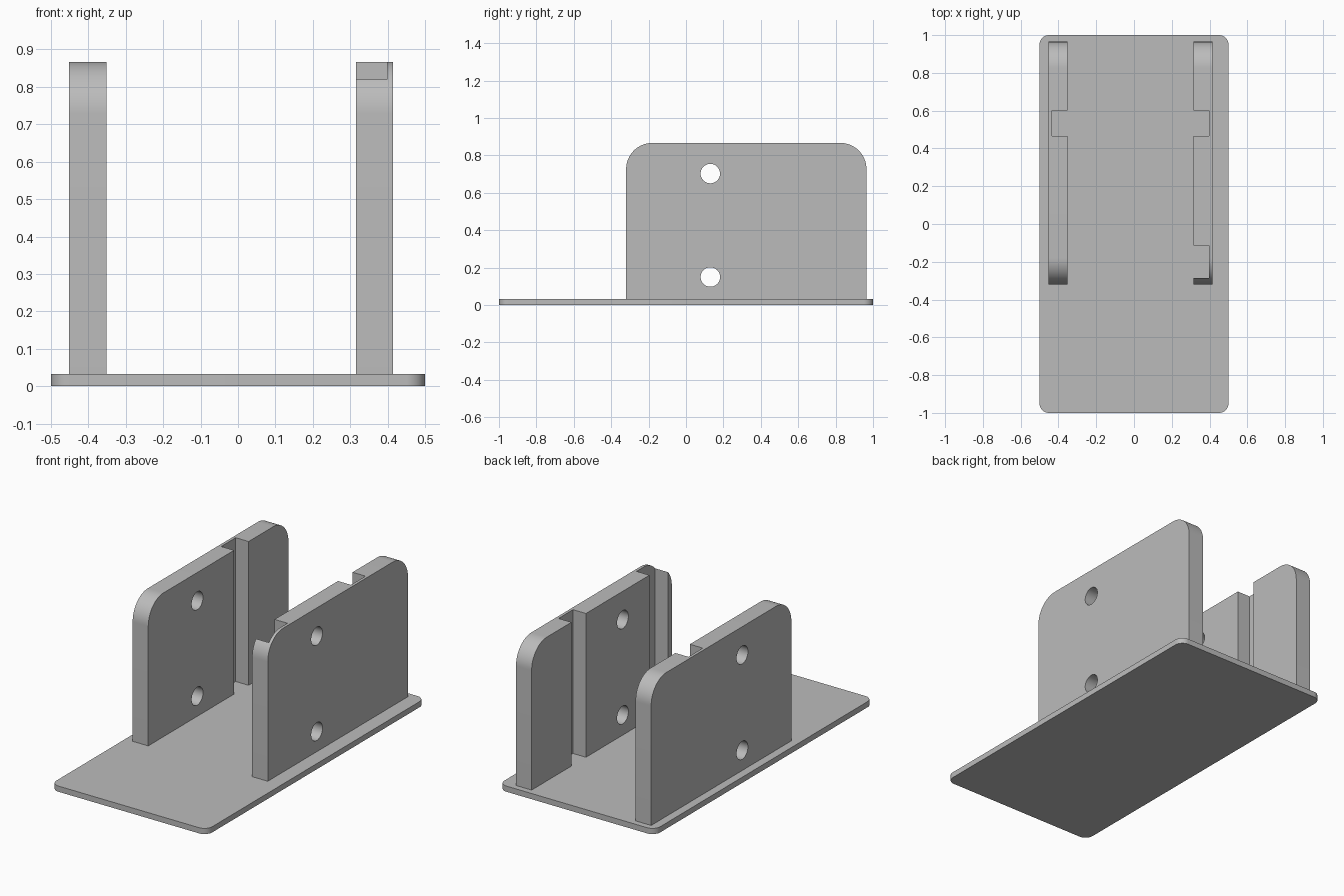
import bpy, bmesh, math
from mathutils import Matrix

cube = bpy.data.objects.get("Cube")
if cube:
    bpy.data.objects.remove(cube, do_unlink=True)

grey = bpy.data.materials.new("plain_grey")
grey.use_nodes = True
grey.diffuse_color = (0.5, 0.5, 0.5, 1)
grey.node_tree.nodes["Principled BSDF"].inputs["Base Color"].default_value = grey.diffuse_color


def link(name, bm):
    bmesh.ops.recalc_face_normals(bm, faces=bm.faces)
    mesh = bpy.data.meshes.new(name)
    bm.to_mesh(mesh)
    bm.free()
    mesh.materials.append(grey)
    obj = bpy.data.objects.new(name, mesh)
    bpy.context.collection.objects.link(obj)
    return obj


def arc(cx, cy, r, start, steps=16):
    """Quarter turn of points, counter-clockwise from the start angle."""
    angles = [math.radians(start + 90 * i / steps) for i in range(steps + 1)]
    return [(cx + r * math.cos(a), cy + r * math.sin(a)) for a in angles]


def extrude(name, points, vector):
    bm = bmesh.new()
    face = bm.faces.new([bm.verts.new(p) for p in points])
    new = bmesh.ops.extrude_face_region(bm, geom=[face])["geom"]
    bmesh.ops.translate(bm, vec=vector, verts=[v for v in new if isinstance(v, bmesh.types.BMVert)])
    return link(name, bm)


def box(name, lo, hi):
    (x0, y0, z0), (x1, y1, z1) = lo, hi
    return extrude(name, [(x0, y0, z0), (x1, y0, z0), (x1, y1, z0), (x0, y1, z0)], (0, 0, z1 - z0))


def smooth(obj):
    bpy.ops.object.select_all(action="DESELECT")
    obj.select_set(True)
    bpy.context.view_layer.objects.active = obj
    bpy.ops.object.shade_smooth_by_angle(angle=math.radians(30))


def cut(obj, cutter):
    """Subtract the cutter from the object, then discard it."""
    cutter.hide_render = True
    bpy.context.view_layer.objects.active = obj
    mod = obj.modifiers.new("cut", "BOOLEAN")
    mod.operation = "DIFFERENCE"
    mod.solver = "EXACT"
    mod.object = cutter
    bpy.ops.object.modifier_apply(modifier=mod.name)
    bpy.data.objects.remove(cutter, do_unlink=True)


BASE_TOP, WALL_TOP = 0.033, 0.867
FRONT, BACK, ROUND = -0.32, 0.965, 0.14

# Base plate with rounded corners
w, d, r = 0.5, 1.0, 0.05
outline = (arc(w - r, d - r, r, 0) + arc(r - w, d - r, r, 90)
           + arc(r - w, r - d, r, 180) + arc(w - r, r - d, r, 270))
base = extrude("base_plate", [(x, y, 0) for x, y in outline], (0, 0, BASE_TOP))
smooth(base)


# Side walls: rounded top corners, vertical grooves inside, bolt holes through
def wall(name, x0, x1, groove_x, grooves):
    profile = ([(FRONT, BASE_TOP), (BACK, BASE_TOP)]
               + arc(BACK - ROUND, WALL_TOP - ROUND, ROUND, 0)
               + arc(FRONT + ROUND, WALL_TOP - ROUND, ROUND, 90))
    obj = extrude(name, [(x0, y, z) for y, z in profile], (x1 - x0, 0, 0))
    for y0, y1 in grooves:
        cut(obj, box("groove_cutter", (min(groove_x), y0, -0.1), (max(groove_x), y1, 1)))
    for z in (0.15, 0.703):
        bm = bmesh.new()
        bmesh.ops.create_cone(bm, cap_ends=True, segments=48, radius1=0.052, radius2=0.052, depth=0.5,
                              matrix=Matrix.Translation(((x0 + x1) / 2, 0.13, z))
                              @ Matrix.Rotation(math.pi / 2, 4, "Y"))
        cut(obj, link("hole_cutter", bm))
    smooth(obj)


BACK_GROOVE, FRONT_GROOVE = (0.467, 0.6), (-0.285, -0.115)
wall("right_wall", -0.452, -0.352, (-0.435, -0.2), [BACK_GROOVE])
wall("left_wall", 0.315, 0.415, (0.398, 0.2), [BACK_GROOVE, FRONT_GROOVE])
